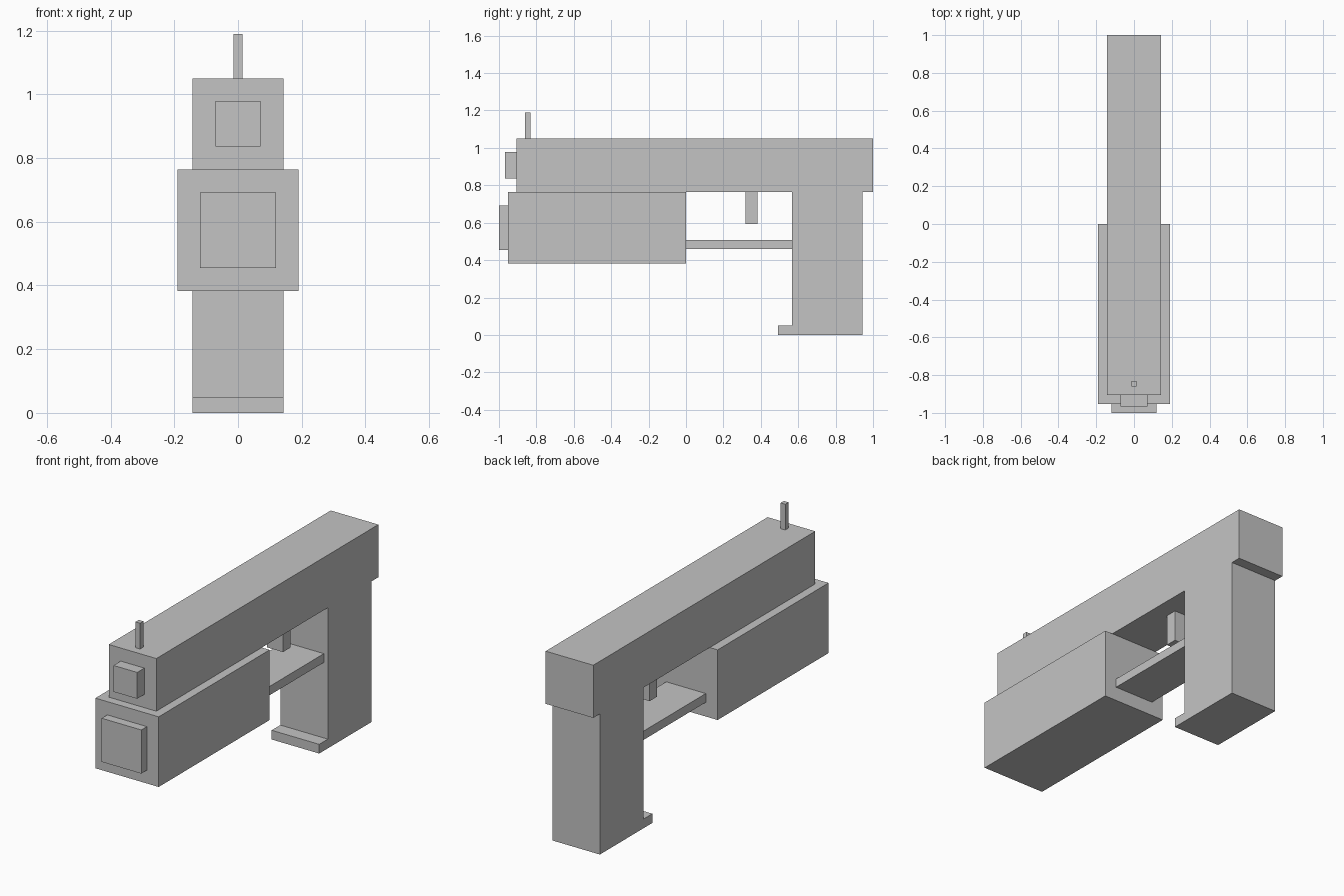
import bpy
import bmesh

cube = bpy.data.objects.get("Cube")
if cube:
    bpy.data.objects.remove(cube, do_unlink=True)

GREY = (0.55, 0.55, 0.55, 1)
grey = bpy.data.materials.new("plain_grey")
grey.use_nodes = True
grey.diffuse_color = GREY
grey.node_tree.nodes["Principled BSDF"].inputs["Base Color"].default_value = GREY


def extrude_profile(name, half_width, points):
    """Extrude a (y, z) side profile evenly to both sides of x = 0."""
    bm = bmesh.new()
    face = bm.faces.new([bm.verts.new((-half_width, y, z)) for y, z in points])
    result = bmesh.ops.extrude_face_region(bm, geom=[face])
    moved = [v for v in result["geom"] if isinstance(v, bmesh.types.BMVert)]
    bmesh.ops.translate(bm, verts=moved, vec=(2 * half_width, 0, 0))
    bmesh.ops.recalc_face_normals(bm, faces=bm.faces)
    mesh = bpy.data.meshes.new(name)
    bm.to_mesh(mesh)
    bm.free()
    mesh.materials.append(grey)
    obj = bpy.data.objects.new(name, mesh)
    bpy.context.collection.objects.link(obj)
    return obj


def box(name, half_width, y0, y1, z0, z1):
    return extrude_profile(name, half_width, [(y0, z0), (y1, z0), (y1, z1), (y0, z1)])


# Upper body, grip and grip toe share one continuous side profile
extrude_profile("body_and_grip", 0.143, [
    (-0.905, 1.05), (-0.905, 0.764), (0.567, 0.764), (0.567, 0.05),
    (0.493, 0.05), (0.493, 0), (0.943, 0), (0.943, 0.764),
    (1, 0.764), (1, 1.05)])

# Front end: lower block, the two muzzles and the sight
box("lower_block", 0.19, -0.952, 0, 0.383, 0.764)
box("lower_muzzle", 0.119, -1, -0.952, 0.455, 0.692)
box("upper_muzzle", 0.071, -0.967, -0.905, 0.836, 0.979)
box("front_sight", 0.014, -0.86, -0.832, 1.05, 1.19)

# Trigger and its guard
box("trigger", 0.048, 0.317, 0.381, 0.593, 0.764)
box("trigger_guard", 0.119, 0, 0.567, 0.46, 0.508)
